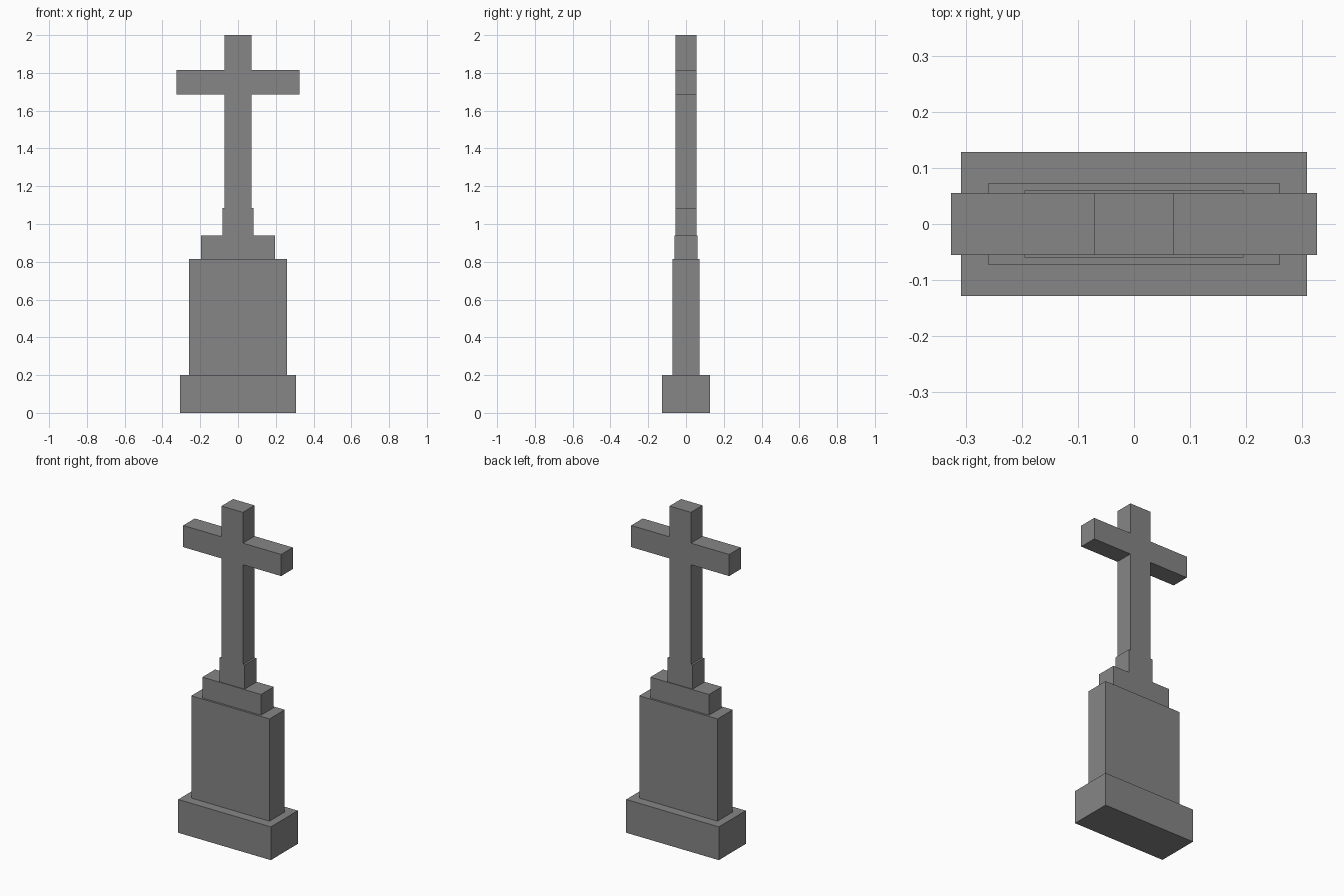
import bpy
import bmesh

cube = bpy.data.objects.get("Cube")
if cube:
    bpy.data.objects.remove(cube, do_unlink=True)

# One plain grey stone for the whole monument
stone = bpy.data.materials.new("grey_stone")
stone.use_nodes = True
grey = (0.24, 0.24, 0.24, 1.0)
stone.diffuse_color = grey
stone.node_tree.nodes["Principled BSDF"].inputs["Base Color"].default_value = grey


def extruded(name, half_profile, half_depth):
    """Mirror a right-hand (x, z) outline across x = 0 and extrude it along y."""
    outline = half_profile + [(-x, z) for x, z in reversed(half_profile)]
    bm = bmesh.new()
    face = bm.faces.new([bm.verts.new((x, -half_depth, z)) for x, z in outline])
    grown = bmesh.ops.extrude_face_region(bm, geom=[face], use_keep_orig=True)
    moved = [v for v in grown["geom"] if isinstance(v, bmesh.types.BMVert)]
    bmesh.ops.translate(bm, verts=moved, vec=(0, 2 * half_depth, 0))
    bmesh.ops.recalc_face_normals(bm, faces=bm.faces)
    mesh = bpy.data.meshes.new(name)
    bm.to_mesh(mesh)
    bm.free()
    mesh.materials.append(stone)
    obj = bpy.data.objects.new(name, mesh)
    bpy.context.collection.objects.link(obj)
    return obj


# Stepped pedestal: name, half width, half depth, bottom, top
for name, w, d, low, high in [
    ("base_block", 0.308, 0.128, 0.0, 0.2),
    ("pedestal", 0.26, 0.072, 0.2, 0.815),
    ("upper_step", 0.195, 0.06, 0.815, 0.94),
]:
    extruded(name, [(w, low), (w, high)], d)

# Cross with a slightly wider foot
extruded("cross", [
    (0.083, 0.94), (0.083, 1.085), (0.071, 1.085), (0.071, 1.685),
    (0.326, 1.685), (0.326, 1.815), (0.071, 1.815), (0.071, 2.0),
], 0.055)
